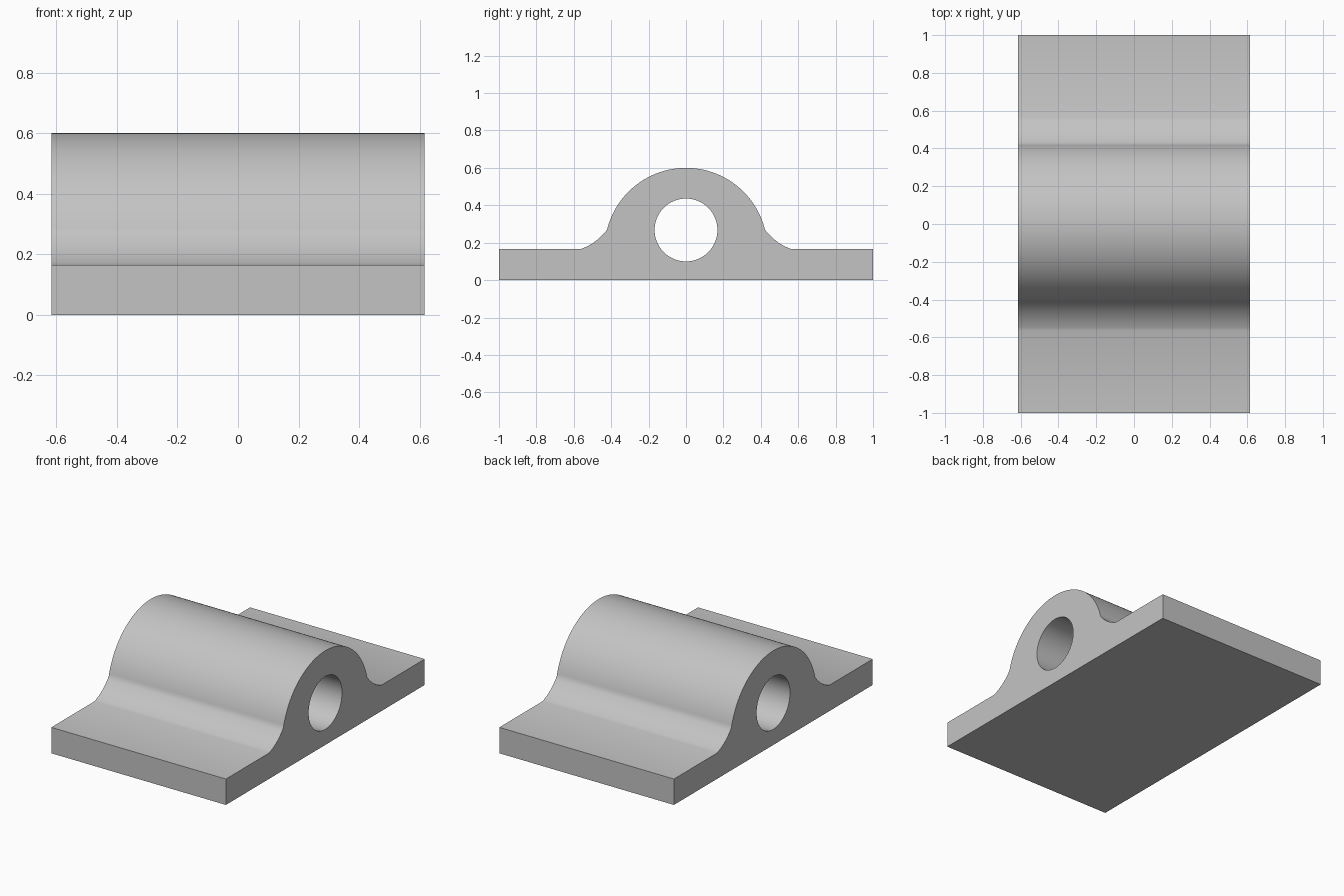
import bpy, bmesh
from math import sin, cos, asin, atan2, hypot, pi, radians
from mathutils import Matrix

cube = bpy.data.objects.get("Cube")
if cube:
    bpy.data.objects.remove(cube, do_unlink=True)

HALF_LENGTH, HALF_WIDTH = 1.0, 0.615
PLATE_TOP, HUMP_RADIUS = 0.165, 0.435
BORE_Z, BORE_RADIUS = 0.268, 0.168
FILLET_START, FILLET_END_Z, FILLET_RADIUS = 0.565, 0.27, 0.3


def arc(cx, cy, r, a0, a1, steps):
    return [(cx + r * cos(a0 + (a1 - a0) * i / steps),
             cy + r * sin(a0 + (a1 - a0) * i / steps)) for i in range(steps + 1)]


# Half of the outline: plate edge, concave fillet, round hump
hump_angle = asin((FILLET_END_Z - PLATE_TOP) / HUMP_RADIUS)
ax, ay = FILLET_START, PLATE_TOP
bx, by = HUMP_RADIUS * cos(hump_angle), FILLET_END_Z
chord = hypot(bx - ax, by - ay)
rise = (FILLET_RADIUS ** 2 - chord ** 2 / 4) ** 0.5
cx = (ax + bx) / 2 + (by - ay) / chord * rise
cy = (ay + by) / 2 + (ax - bx) / chord * rise
start = atan2(ay - cy, ax - cx) % (2 * pi)
end = atan2(by - cy, bx - cx) % (2 * pi)

half = [(HALF_LENGTH, 0), (HALF_LENGTH, PLATE_TOP)]
half += arc(cx, cy, FILLET_RADIUS, start, end, 10)
half += arc(0, PLATE_TOP, HUMP_RADIUS, hump_angle, pi / 2, 32)[1:]
outline = half + [(-x, y) for x, y in reversed(half[:-1])]
bore = arc(0, BORE_Z, BORE_RADIUS, 0, 2 * pi, 64)[:-1]

# Filled profile with the bore as a hole, extruded across the width
curve = bpy.data.curves.new("bearing_block", 'CURVE')
curve.dimensions = '2D'
curve.fill_mode = 'BOTH'
curve.extrude = HALF_WIDTH
for points in (outline, bore):
    spline = curve.splines.new('POLY')
    spline.points.add(len(points) - 1)
    for p, (x, y) in zip(spline.points, points):
        p.co = (x, y, 0, 1)
    spline.use_cyclic_u = True

block = bpy.data.objects.new("bearing_block", curve)
bpy.context.collection.objects.link(block)
bpy.ops.object.select_all(action='DESELECT')
block.select_set(True)
bpy.context.view_layer.objects.active = block
bpy.ops.object.convert(target='MESH')
block = bpy.context.object
block.name = "bearing_block"

# Stand the profile upright, weld the caps to the walls
bm = bmesh.new()
bm.from_mesh(block.data)
bm.transform(Matrix(((0, 0, 1, 0), (1, 0, 0, 0), (0, 1, 0, 0), (0, 0, 0, 1))))
bmesh.ops.remove_doubles(bm, verts=bm.verts, dist=0.0001)
bmesh.ops.recalc_face_normals(bm, faces=bm.faces)
bm.to_mesh(block.data)
bm.free()
bpy.ops.object.shade_smooth_by_angle(angle=radians(30))

# Plain grey metal
grey = bpy.data.materials.new("plain grey")
grey.use_nodes = True
grey.diffuse_color = (0.55, 0.55, 0.55, 1)
grey.node_tree.nodes["Principled BSDF"].inputs["Base Color"].default_value = (0.55, 0.55, 0.55, 1)
block.data.materials.clear()
block.data.materials.append(grey)
